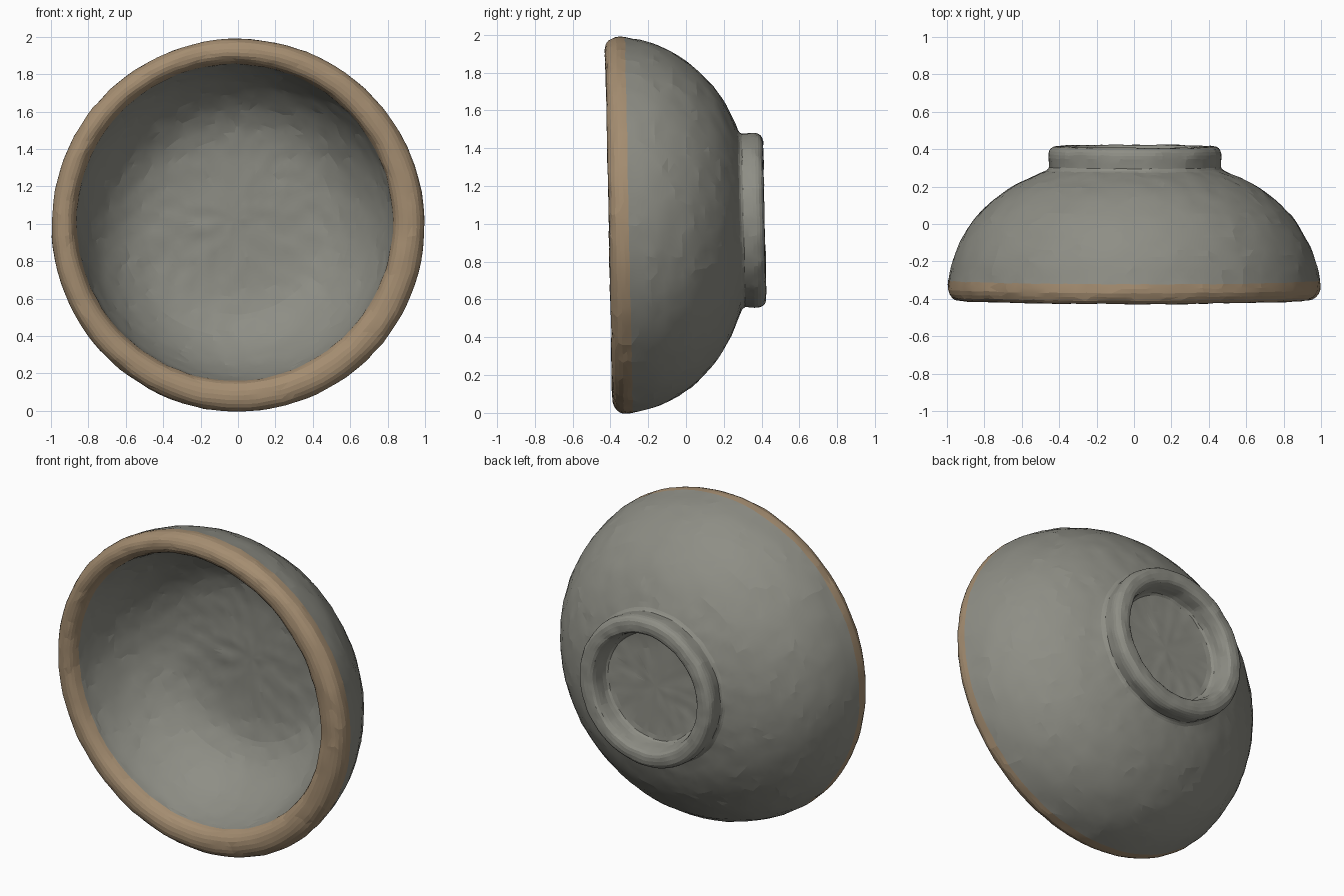
import bpy, bmesh, math, random
from mathutils import Matrix, Vector, noise

if "Cube" in bpy.data.objects:
    bpy.data.objects.remove(bpy.data.objects["Cube"])

random.seed(4)
SEGMENTS = 100
# The bowl lies on its side, leaning very slightly
PLACE = Matrix.Translation((0, 0, 1)) @ Matrix.Rotation(math.radians(1.2), 4, 'X')


def material(name, rgb):
    m = bpy.data.materials.new(name)
    m.diffuse_color = (*rgb, 1)
    m.use_nodes = True
    m.node_tree.nodes["Principled BSDF"].inputs["Base Color"].default_value = m.diffuse_color
    return m


grey = material("grey_clay", (0.27, 0.27, 0.235))
tan = material("tan_rim", (0.375, 0.268, 0.165))


def smooth_path(points, steps):
    """Catmull-Rom curve through profile points."""
    p = [Vector(q) for q in points]
    p = [2 * p[0] - p[1]] + p + [2 * p[-1] - p[-2]]
    out = []
    for a, b, c, d in zip(p, p[1:], p[2:], p[3:]):
        for i in range(steps):
            t = i / steps
            out.append(0.5 * (2 * b + (c - a) * t + (2 * a - 5 * b + 4 * c - d) * t * t
                              + (3 * b - a - 3 * c + d) * t ** 3))
    return out + [p[-2]]


def clamp(v):
    return max(0.0, min(1.0, v))


def hand_formed(co, inside):
    """Wobble of the clay, with the hollow and the foot a little off centre."""
    r = math.hypot(co.x, co.z)
    hollow = clamp((0.99 - r) / 0.13) if inside else 0
    foot = 0 if inside else clamp(co.y / 0.28)
    shift = Vector((-0.018 * hollow + 0.005 * foot, 0, 0.015 * hollow + 0.012 * foot))
    return co + shift + noise.noise_vector(co * 14) * 0.005 + noise.noise_vector(co * 2.5) * 0.002


def lathe(name, points, mat, steps, inside=False):
    """Spin a (radius, y) profile around the y axis."""
    bm = bmesh.new()
    rings = []
    path = smooth_path(points, steps)
    for k, (r, y) in enumerate(path):
        if r < 0.001:
            rings.append([bm.verts.new((0, y, 0))] * SEGMENTS)
            continue
        loose = 0.3 if 0 < k < len(path) - 1 else 0
        ring = []
        for i in range(SEGMENTS):
            a = math.tau * (i + random.uniform(-loose, loose)) / SEGMENTS
            ring.append(bm.verts.new((r * math.cos(a), y, r * math.sin(a))))
        rings.append(ring)
    for lo, hi in zip(rings, rings[1:]):
        for i in range(SEGMENTS):
            j = (i + 1) % SEGMENTS
            bm.faces.new(list(dict.fromkeys((lo[i], hi[i], hi[j], lo[j]))))
    for v in bm.verts:
        v.co = hand_formed(v.co, inside)
    bmesh.ops.triangulate(bm, faces=bm.faces[:])
    bm.transform(PLACE)
    me = bpy.data.meshes.new(name)
    bm.to_mesh(me)
    bm.free()
    me.materials.append(mat)
    ob = bpy.data.objects.new(name, me)
    bpy.context.collection.objects.link(ob)
    bpy.context.view_layer.objects.active = ob
    ob.select_set(True)
    bpy.ops.object.shade_smooth_by_angle(angle=math.radians(7))
    ob.select_set(False)


# Hollow inside with a nearly flat floor
lathe("inner_wall", [(0, 0.165), (0.15, 0.165), (0.32, 0.162), (0.44, 0.148), (0.53, 0.12),
                     (0.62, 0.065), (0.70, -0.015), (0.765, -0.11), (0.81, -0.21), (0.838, -0.30),
                     (0.846, -0.345)], grey, 3, True)

# Rounded tan rim
lathe("rim", [(0.846, -0.345), (0.862, -0.382), (0.895, -0.405), (0.94, -0.407), (0.975, -0.39),
              (0.996, -0.35), (0.994, -0.302)], tan, 2, True)

# Outer wall, from the rim band back to the foot
lathe("outer_wall", [(0.994, -0.302), (0.968, -0.19), (0.927, -0.09), (0.867, 0.01), (0.785, 0.10),
                     (0.68, 0.185), (0.57, 0.245), (0.475, 0.285)], grey, 3)

# Foot ring with its shallow recess
lathe("foot_ring", [(0.475, 0.285), (0.459, 0.305), (0.464, 0.355), (0.459, 0.39), (0.437, 0.412),
                    (0.39, 0.415), (0.362, 0.402), (0.348, 0.355), (0.338, 0.305), (0.30, 0.292),
                    (0.15, 0.29), (0, 0.29)], grey, 2)
